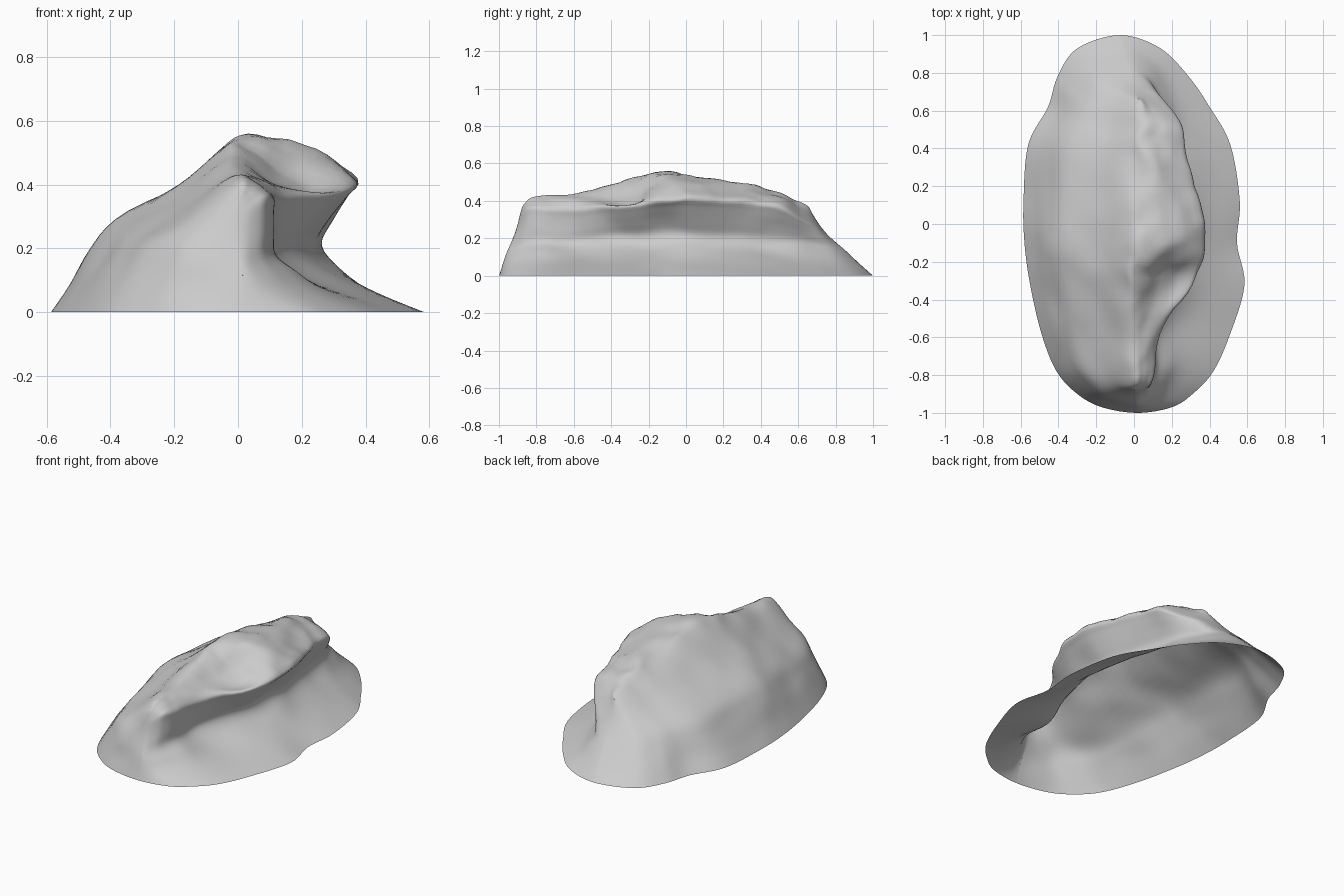
import bpy, bmesh
from mathutils import Vector, noise

if "Cube" in bpy.data.objects:
    bpy.data.objects.remove(bpy.data.objects["Cube"])

# Stations from front to back:
# base y, base left x, base right x, crest y, crest x, crest z, lip x, lip z, undercut x, shoulder lift
stations = [
    (-1.00, .02, .02, -.87, .00, .37, .00, .30, .01, .00),
    (-.97, -.17, .20, -.86, .01, .385, .05, .33, .05, .00),
    (-.90, -.30, .31, -.83, .01, .415, .085, .36, .09, .00),
    (-.78, -.41, .42, -.75, .01, .43, .11, .36, .12, .01),
    (-.58, -.49, .51, -.58, .00, .44, .13, .36, .12, .02),
    (-.32, -.55, .585, -.32, .00, .51, .31, .38, .21, -.04),
    (-.10, -.58, .545, -.13, .03, .55, .375, .41, .25, .03),
    (.12, -.585, .56, .10, .04, .525, .35, .41, .25, .03),
    (.42, -.56, .51, .37, .05, .475, .27, .39, .20, .02),
    (.62, -.455, .40, .51, .06, .44, .25, .36, .17, .02),
    (.78, -.405, .29, .59, .06, .41, .17, .29, .12, .01),
    (.93, -.30, .14, .64, .05, .38, .09, .26, .06, .00),
    (1.00, -.07, -.07, .66, .03, .36, .02, .27, -.03, .00),
]
# windward slope, as fractions of the way from the base to the crest
slope = [(0, 0), (.09, .15), (.2, .35), (.33, .53), (.64, .73), (.88, .94)]


def section(st):
    yb, bl, br, yr, rx, rz, lx, lz, ux, sh = st
    uz = .41 * rz
    pts = [(bl + (rx - bl) * fx, fz * rz) for fx, fz in slope]
    pts.append((rx, rz))
    # crest to overhanging lip
    for f in (.35, .7):
        pts.append((rx + (lx - rx) * f, rz + (lz - rz) * f + sh))
    pts.append((lx, lz))
    # hollow under the lip, then the outward-running foot
    pts.append((ux + (lx - ux) * .8, uz + (lz - uz) * .75))
    pts.append((ux + (lx - ux) * .3, uz + (lz - uz) * .35))
    pts.append((ux, uz))
    soft = max(0, min(1, (abs(yb) - .4) / .4))
    for fx, fz in ((.11 + .07 * soft, .71), (.45, .38), (1, 0)):
        pts.append((ux + (br - ux) * fx, uz * fz))
    out = []
    for x, z in pts:
        t = max(0.0, 1 - z / rz)
        if abs(yb) > .99:  # both flanks close on one line at the ends
            x = rx + (bl - rx) * t
        out.append(Vector((x, yr + (yb - yr) * t ** (1.25 if yb > 0 else 1.0), z)))
    return out


def smooth_line(pts, n, round_ends=False):
    """Resample a point row with a Catmull-Rom curve, n steps per span."""
    res = []

    def beyond(end, inner):
        # mirrored neighbour gives blunt ends, extrapolated one gives straight ends
        return Vector((2 * end.x - inner.x, inner.y, inner.z)) if round_ends else end * 2 - inner

    for i in range(len(pts) - 1):
        b, c = pts[i], pts[i + 1]
        a = pts[i - 1] if i else beyond(b, c)
        d = pts[i + 2] if i + 2 < len(pts) else beyond(c, b)
        for k in range(n):
            t = k / n
            res.append(.5 * (2 * b + (c - a) * t + (2 * a - 5 * b + 4 * c - d) * t * t
                             + (3 * b - a - 3 * c + d) * t ** 3))
    res.append(pts[-1].copy())
    return res


# Smooth grid through all sections; end rows stay straight so both flanks meet
rows = [smooth_line(section(s), 4) for s in stations]
for row, st in zip(rows, stations):
    if abs(st[0]) > .99:
        yb, bl, yr, rx, rz = st[0], st[1], st[3], st[4], st[5]
        for p in row:
            p.z = min(p.z, rz)
            t = max(0, 1 - p.z / rz)
            p.x = rx + (bl - rx) * t
            p.y = yr + (yb - yr) * t ** (1.25 if yb > 0 else 1.0)
cols = [smooth_line(list(c), 6, True) for c in zip(*rows)]

# Open-bottomed shell with gentle weathering, rougher on the upper lee side
bm = bmesh.new()
grid = []
for c in cols:
    line = []
    for p in c:
        h = min(1, max(0, p.z) / .15)
        top = max(0, min(1, (p.z - .36) / .08)) * max(0, min(1, (p.x + .1) / .15))
        p = p + noise.noise_vector(p * 5.5) * .014 * h + noise.noise_vector(p * 11) * .016 * top
        p.z = max(0, p.z)
        line.append(bm.verts.new(p))
    grid.append(line)
for a, b in zip(grid, grid[1:]):
    for j in range(len(a) - 1):
        bm.faces.new((a[j], a[j + 1], b[j + 1], b[j]))
bmesh.ops.remove_doubles(bm, verts=bm.verts, dist=.0005)
bmesh.ops.recalc_face_normals(bm, faces=bm.faces)
if sum(f.normal.z * f.calc_area() for f in bm.faces) < 0:
    bmesh.ops.reverse_faces(bm, faces=bm.faces)

mesh = bpy.data.meshes.new("wave_rock")
bm.to_mesh(mesh)
bm.free()
rock = bpy.data.objects.new("wave_rock", mesh)
bpy.context.collection.objects.link(rock)
bpy.context.view_layer.objects.active = rock
rock.select_set(True)
bpy.ops.object.shade_smooth_by_angle(angle=1.2)
